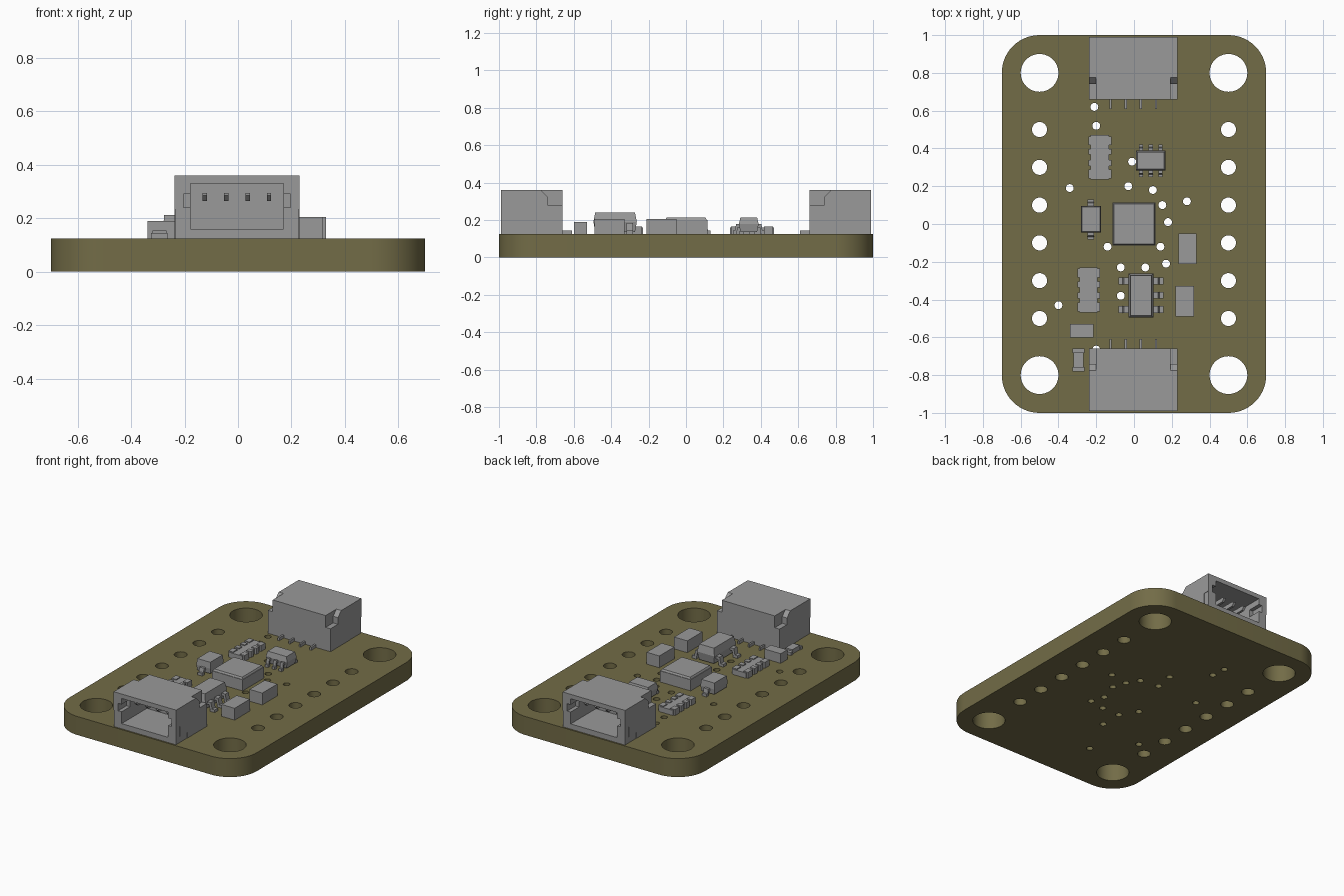
import bpy, bmesh, math
from mathutils import Matrix, Vector

cube = bpy.data.objects.get("Cube")
if cube:
    bpy.data.objects.remove(cube, do_unlink=True)

TOP = 0.125  # board surface height


def material(name, rgb):
    m = bpy.data.materials.new(name)
    m.use_nodes = True
    m.diffuse_color = (*rgb, 1)
    m.node_tree.nodes["Principled BSDF"].inputs["Base Color"].default_value = (*rgb, 1)
    return m


OLIVE = material("olive board", (0.17, 0.15, 0.063))
GREY = material("component grey", (0.32, 0.32, 0.32))


def add(name, bm, mat=GREY):
    bmesh.ops.recalc_face_normals(bm, faces=bm.faces)
    me = bpy.data.meshes.new(name)
    bm.to_mesh(me)
    bm.free()
    me.materials.append(mat)
    ob = bpy.data.objects.new(name, me)
    bpy.context.collection.objects.link(ob)
    return ob


def loft(name, rings):
    """Closed solid through rings of equal point count."""
    bm = bmesh.new()
    vs = [[bm.verts.new(p) for p in r] for r in rings]
    n = len(vs[0])
    for a, b in zip(vs, vs[1:]):
        for i in range(n):
            j = (i + 1) % n
            bm.faces.new((a[i], a[j], b[j], b[i]))
    bm.faces.new(vs[0])
    bm.faces.new(vs[-1])
    return add(name, bm)


def rect(x0, x1, y0, y1, z, inset=0):
    i = inset
    return [(x0 + i, y0 + i, z), (x1 - i, y0 + i, z), (x1 - i, y1 - i, z), (x0 + i, y1 - i, z)]


def box(name, x0, x1, y0, y1, z0, z1):
    return loft(name, [rect(x0, x1, y0, y1, z0), rect(x0, x1, y0, y1, z1)])


def prism(name, profile, width, at=(0, 0, 0), turn=0):
    """Extrude a (y, z) profile along x, then turn about z and move."""
    m = Matrix.Translation(at) @ Matrix.Rotation(turn, 4, 'Z')
    return loft(name, [[m @ Vector((s * width / 2, y, z)) for y, z in profile] for s in (-1, 1)])


def cut(target, cutter):
    cutter.hide_render = True
    mod = target.modifiers.new("cut", 'BOOLEAN')
    mod.operation, mod.solver, mod.object = 'DIFFERENCE', 'EXACT', cutter
    bpy.context.view_layer.objects.active = target
    bpy.ops.object.modifier_apply(modifier=mod.name)
    bpy.data.objects.remove(cutter, do_unlink=True)


# Circuit board: filled outline curve with holes, extruded
curve = bpy.data.curves.new("board", 'CURVE')
curve.dimensions, curve.fill_mode, curve.extrude = '2D', 'BOTH', TOP / 2


def outline(points):
    s = curve.splines.new('POLY')
    s.points.add(len(points) - 1)
    for p, (x, y) in zip(s.points, points):
        p.co = (x, y, 0, 1)
    s.use_cyclic_u = True


def arc(x, y, r, start, sweep, n):
    return [(x + r * math.cos(start + sweep * i / n), y + r * math.sin(start + sweep * i / n))
            for i in range(n + 1)]


def hole(x, y, r, n):
    outline(arc(x, y, r, 0, 2 * math.pi, n)[:-1])


edge = []
for k, (sx, sy) in enumerate([(1, 1), (-1, 1), (-1, -1), (1, -1)]):
    edge += arc(0.5 * sx, 0.8 * sy, 0.2, k * math.pi / 2, math.pi / 2, 14)
    hole(0.5 * sx, 0.8 * sy, 0.1, 48)
outline(edge)
for sx in (-1, 1):
    for k in range(6):
        hole(0.5 * sx, -0.5 + 0.2 * k, 0.04, 28)
vias = [(-.21, .62), (-.2, .52), (-.01, .33), (-.34, .19), (-.03, .2), (.1, .18),
        (.15, .1), (.28, .12), (.18, .01), (-.14, -.12), (.14, -.12), (.17, -.21),
        (-.07, -.23), (.06, -.23), (-.07, -.38), (-.4, -.43), (-.2, -.665)]
for x, y in vias:
    hole(x, y, 0.021, 18)

temp = bpy.data.objects.new("board_outline", curve)
bpy.context.collection.objects.link(temp)
bpy.context.view_layer.update()
flat = temp.evaluated_get(bpy.context.evaluated_depsgraph_get()).to_mesh()
bm = bmesh.new()
bm.from_mesh(flat)
bpy.data.objects.remove(temp, do_unlink=True)
bmesh.ops.remove_doubles(bm, verts=bm.verts, dist=1e-5)
bmesh.ops.translate(bm, verts=bm.verts, vec=(0, 0, TOP / 2))
board = add("circuit_board", bm, OLIVE)
bpy.ops.object.select_all(action='DESELECT')
board.select_set(True)
bpy.context.view_layer.objects.active = board
bpy.ops.object.shade_smooth_by_angle(angle=math.radians(35))


# Cable sockets: hollow shell open outward, with pins and side tabs
def socket(prefix, turn):
    parts = []
    shell = box(prefix + "_socket_shell", -.234, .234, -.99, -.66, TOP, .36)
    cut(shell, box("cavity", -.174, .174, -1.1, -.72, .16, .33))
    cut(shell, box("key_slots", -.2, .2, -1.1, -.9, .24, .29))
    notch = [(-.6, .28), (-.74, .28), (-.74, .325), (-.78, .365), (-.78, .5), (-.6, .5)]
    tab = [(-.99, TOP), (-.99, .235), (-.95, .235), (-.95, .165), (-.87, .165), (-.87, TOP)]
    tab_cut = [(-1.1, 0), (-1.1, .235), (-.95, .235), (-.95, .165), (-.87, .165), (-.87, 0)]
    for s, side in ((-1, "right"), (1, "left")):
        cut(shell, prism("notch", notch, .2, (s * .298, 0, 0)))
        cut(shell, prism("tab_recess", tab_cut, .2, (s * .31, 0, 0)))
        parts.append(prism(f"{prefix}_socket_{side}_tab", tab, .024, (s * .22, 0, 0)))
    parts.append(shell)
    pin = [(-.7, .265), (-.7, .295), (-.9, .295), (-.92, .285), (-.9, .265)]
    for k in range(4):
        x = -.12 + .08 * k
        parts.append(prism(f"{prefix}_socket_pin_{k + 1}", pin, .016, (x, 0, 0)))
        parts.append(box(f"{prefix}_socket_foot_{k + 1}", x - .006, x + .006, -.67, -.61, TOP, .145))
    for p in parts:
        p.data.transform(Matrix.Translation((-.004, 0, 0)) @ Matrix.Rotation(turn, 4, 'Z'))


socket("front", 0)
socket("back", math.pi)


# Moulded chip bodies: widest at the lead line, tapering up and down
def chip(name, x0, x1, y0, y1, z0, zm, z1, taper):
    r = (x0, x1, y0, y1)
    loft(name, [rect(*r, z0, taper), rect(*r, zm), rect(*r, z1, taper)])


def leg(name, x, y, turn, length, height, width):
    t, b, n = .018, TOP, length
    pts = [(.02, height), (-.5 * n, height), (-.65 * n, b + t), (-n, b + t),
           (-n, b), (-.4 * n, b), (-.25 * n, height - t), (.02, height - t)]
    prism(name, pts, width, (x, y, 0), turn)


chip("small_chip", .01, .168, .283, .388, .135, .178, .214, .008)
for k in range(3):
    leg(f"small_chip_front_leg_{k + 1}", .037 + .052 * k, .285, 0, .035, .178, .022)
    leg(f"small_chip_back_leg_{k + 1}", .037 + .052 * k, .386, math.pi, .035, .178, .022)

chip("regulator_chip", -.028, .102, -.495, -.263, .135, .19, .24, .01)
for k in range(3):
    y = -.453 + .076 * k
    leg(f"regulator_left_leg_{k + 1}", .1, y, math.pi / 2, .055, .185, .036)
    if k != 1:
        leg(f"regulator_right_leg_{k + 1}", -.026, y, -math.pi / 2, .055, .185, .036)

chip("diode", -.28, -.175, -.045, .095, .135, .17, .212, .004)
leg("diode_front_leg", -.228, -.043, 0, .038, .17, .034)
leg("diode_back_leg", -.228, .093, math.pi, .038, .17, .034)

# Sensor package with a stepped lid
box("sensor_base", -.115, .115, -.115, .115, TOP, .2)
loft("sensor_lid", [rect(-.115, .115, -.115, .115, .2, .004), rect(-.115, .115, -.115, .115, .212, .01)])


# Resistor arrays: slim core with four wraparound terminals
def resistor_array(name, x0, x1, y0, y1):
    box(name + "_core", x0 + .012, x1 - .012, y0, y1, TOP, .16)
    step = (y1 - y0) / 4
    for k in range(4):
        yc = y0 + step * (k + .5)
        grow = .5 if k in (0, 3) else .33
        for side, a, b in (("right", x0, x0 + .035), ("left", x1 - .035, x1)):
            box(f"{name}_{side}_terminal_{k + 1}", a, b, yc - step * grow * .8, yc + step * grow * .8, TOP, .166)


resistor_array("back_resistor_array", -.242, -.12, .236, .47)
resistor_array("front_resistor_array", -.3, -.18, -.468, -.23)

# Plain capacitors and resistor
box("upper_capacitor", .235, .33, -.212, -.05, TOP, .205)
box("lower_capacitor", .22, .318, -.49, -.328, TOP, .205)
box("side_capacitor", -.338, -.215, -.6, -.53, TOP, .19)

# Indicator light: body with two end terminals
box("indicator_body", -.32, -.268, -.76, -.68, TOP, .155)
for y, end in ((-.77, "front"), (-.67, "back")):
    box(f"indicator_{end}_terminal", -.325, -.263, y - .012, y + .012, TOP, .145)
